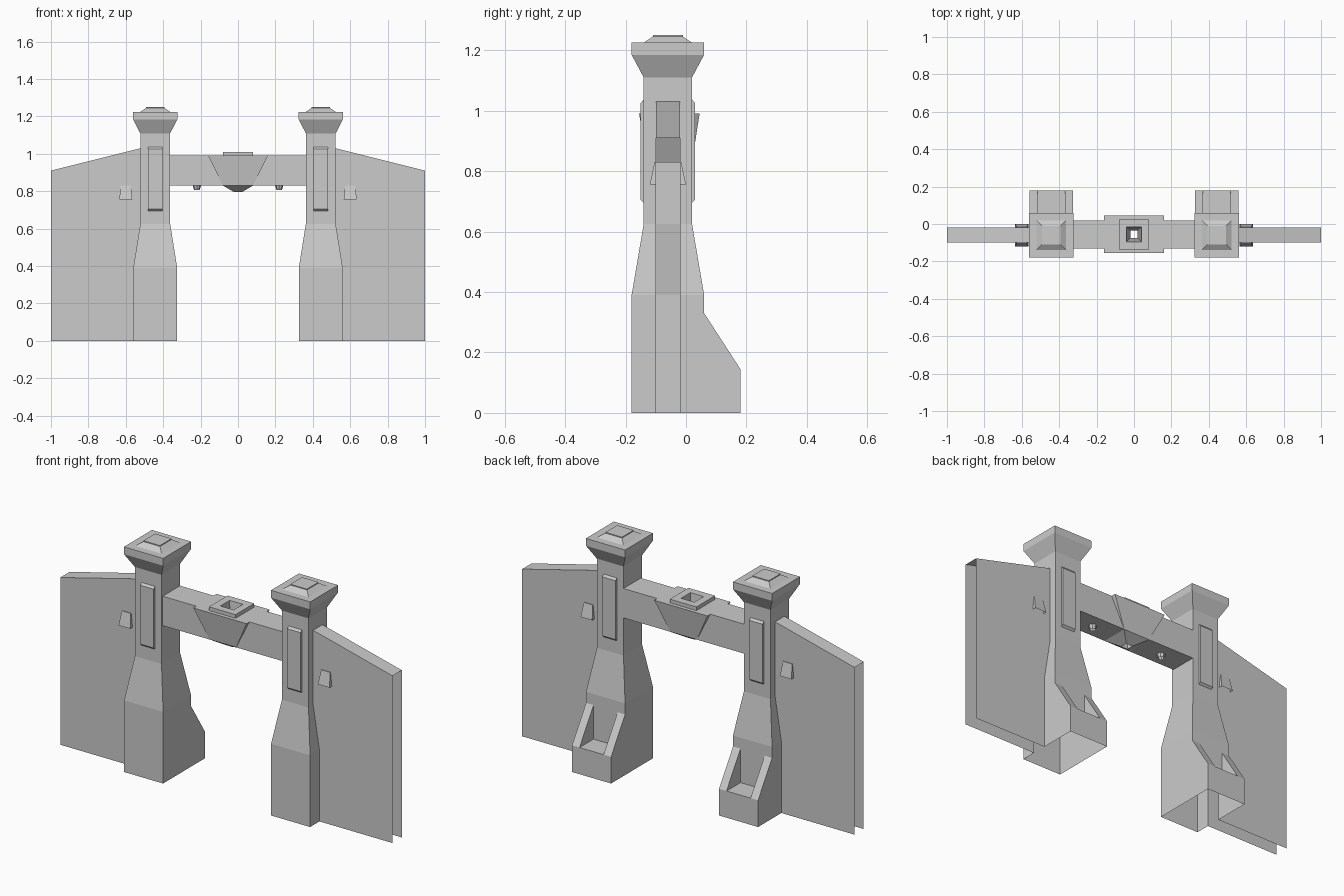
import bpy, bmesh
from mathutils import Vector

if "Cube" in bpy.data.objects:
    bpy.data.objects.remove(bpy.data.objects["Cube"])

PX, PY = 0.4425, -0.06      # pillar centre


def finish(name, bm, mirror=True):
    bmesh.ops.recalc_face_normals(bm, faces=bm.faces)
    me = bpy.data.meshes.new(name)
    bm.to_mesh(me)
    bm.free()
    ob = bpy.data.objects.new(name, me)
    bpy.context.collection.objects.link(ob)
    if mirror:
        ob.modifiers.new("Mirror", 'MIRROR').use_mirror_merge = False
    return ob


def loft(bm, cx, cy, sections, bottom=False, top=False):
    """Stack of rectangles (z, half x, half y) joined by side faces."""
    rings = [[bm.verts.new((cx + sx * hx, cy + sy * hy, z))
              for sx, sy in ((-1, -1), (1, -1), (1, 1), (-1, 1))]
             for z, hx, hy in sections]
    for a, b in zip(rings, rings[1:]):
        for i in range(4):
            j = (i + 1) % 4
            bm.faces.new((a[i], a[j], b[j], b[i]))
    if bottom:
        bm.faces.new(rings[0][::-1])
    if top:
        bm.faces.new(rings[-1])


def prism(bm, pts, axis, lo, hi):
    """Extrude a profile along x (points are y,z) or y (points are x,z)."""
    def place(p, d):
        return (d, p[0], p[1]) if axis == 'x' else (p[0], d, p[1])
    a = [bm.verts.new(place(p, lo)) for p in pts]
    b = [bm.verts.new(place(p, hi)) for p in pts]
    faces = [bm.faces.new(a), bm.faces.new(b[::-1])]
    for i in range(len(pts)):
        j = (i + 1) % len(pts)
        faces.append(bm.faces.new((a[j], a[i], b[i], b[j])))
    return faces


def drop(bm, test):
    bm.normal_update()
    faces = [f for f in bm.faces if test(f.calc_center_median(), f.normal)]
    bmesh.ops.delete(bm, geom=faces, context='FACES')


# Pillars: hollow shell, open below and where wall, lintel and buttress join
bm = bmesh.new()
loft(bm, PX, PY, [(0, .1175, .12), (.39, .1175, .12), (.625, .08, .08),
                  (1.11, .08, .08), (1.185, .118, .12), (1.225, .118, .12),
                  (1.225, .08, .08), (1.245, .05, .05), (1.25, .05, .05)], top=True)
for co, no in (((0, -.10, 0), (0, 1, 0)), ((0, -.02, 0), (0, 1, 0)), ((0, -.13, 0), (0, 1, 0)),
               ((0, 0, .145), (0, 0, 1)), ((0, 0, .83), (0, 0, 1)),
               ((0, 0, .99), (0, 0, 1)), ((0, 0, 1.03), (0, 0, 1))):
    bmesh.ops.bisect_plane(bm, geom=bm.verts[:] + bm.edges[:] + bm.faces[:],
                           plane_co=co, plane_no=no)
drop(bm, lambda c, n: (c.x > .5 and n.x > .7 and -.1 < c.y < -.02 and c.z < 1.03)
     or (c.x < .38 and n.x < -.7 and c.y > -.13 and .83 < c.z < .99)
     or (n.y > .7 and c.z < .145))
finish("pillar", bm)

# Buttress box and its two sloped cheeks
bm = bmesh.new()
loft(bm, PX, .12, [(0, .1175, .06), (.145, .1175, .06)], top=True)
drop(bm, lambda c, n: n.y < -.7)
for lo, hi in ((PX - .1175, PX - .0725), (PX + .0725, PX + .1175)):
    prism(bm, [(.06, .145), (.18, .145), (.06, .33)], 'x', lo, hi)
finish("buttress", bm)

# Wall wings: front, back and sloped top sheets only
bm = bmesh.new()
prism(bm, [(.56, 0), (1, 0), (1, .91), (.5225, 1.03), (.5225, .625), (.56, .39)],
      'y', -.10, -.02)
drop(bm, lambda c, n: abs(n.y) < .5 and n.z < .5)
finish("wall_wing", bm)

# Raised panels on front and back of the pillars
bm = bmesh.new()
for y, d in ((-.14, -1), (.02, 1)):
    prism(bm, [(y, .695), (y + d * .01, .705), (y + d * .01, 1.025), (y, 1.037)],
          'x', PX - .04, PX + .04)
finish("pillar_panel", bm)

# Wedge lamps on the walls, open below
bm = bmesh.new()
for y, d in ((-.10, -1), (-.02, 1)):
    def v(x, yy, z):
        return bm.verts.new((x, yy, z))
    a, b = v(.565, y + d * .02, .755), v(.635, y + d * .02, .755)
    c, e = v(.627, y + d * .004, .83), v(.573, y + d * .004, .83)
    f, g, h, k = v(.565, y, .755), v(.635, y, .755), v(.627, y, .83), v(.573, y, .83)
    for q in ((a, b, c, e), (b, g, h, c), (f, a, e, k), (e, c, h, k)):
        bm.faces.new(q)
finish("wall_lamp", bm)

# Lintel halves: open tube into the pillars and the keystone
bm = bmesh.new()
prism(bm, [(-.13, .83), (.02, .83), (.02, .99), (-.13, .99)], 'x', .06, .3625)
drop(bm, lambda c, n: abs(n.x) > .7)
finish("lintel", bm)

# Keystone with a funnel hole through it
bm = bmesh.new()
loft(bm, 0, -.055, [(.795, .02, .02), (.83, .08, .075), (.99, .16, .10), (.99, .08, .08),
                    (1.01, .08, .08), (1.01, .04, .04), (.795, .02, .02)])
bmesh.ops.remove_doubles(bm, verts=bm.verts, dist=1e-5)
finish("keystone", bm, mirror=False)

# Small downlights under the lintel, open below
bm = bmesh.new()
bmesh.ops.create_cone(bm, cap_ends=False, segments=8, radius1=.015, radius2=.022, depth=.022)
bmesh.ops.translate(bm, verts=bm.verts, vec=Vector((.22, -.055, .819)))
finish("downlight", bm)
